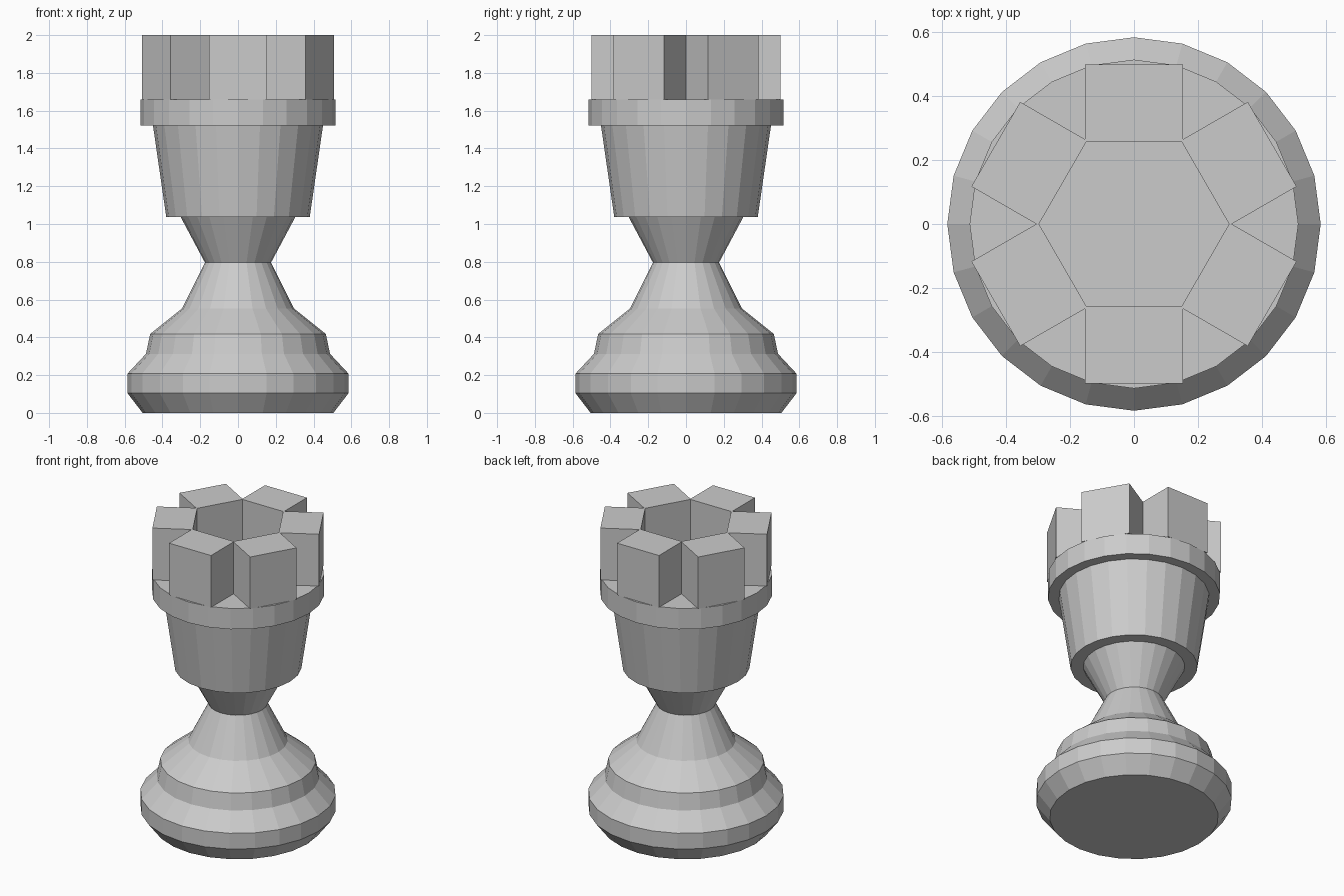
import bpy, bmesh, math
from mathutils import Matrix

if "Cube" in bpy.data.objects:
    bpy.data.objects.remove(bpy.data.objects["Cube"])

SIDES = 24


def finish(bm, name):
    bmesh.ops.recalc_face_normals(bm, faces=bm.faces[:])
    mesh = bpy.data.meshes.new(name)
    bm.to_mesh(mesh)
    bm.free()
    obj = bpy.data.objects.new(name, mesh)
    bpy.context.collection.objects.link(obj)
    return obj


def turned(name, profile):
    """Closed faceted solid from (radius, height) points."""
    bm = bmesh.new()
    rings = []
    for r, z in profile:
        rings.append([bm.verts.new((r * math.cos(math.tau * i / SIDES),
                                    r * math.sin(math.tau * i / SIDES), z))
                      for i in range(SIDES)])
    for low, high in zip(rings, rings[1:]):
        for i in range(SIDES):
            j = (i + 1) % SIDES
            bm.faces.new((low[i], low[j], high[j], high[i]))
    bm.faces.new(rings[0][::-1])
    bm.faces.new(rings[-1])
    return finish(bm, name)


# Turned body: base, waist, cup and rim
turned("body", [
    (0.505, 0.0), (0.585, 0.104), (0.585, 0.208),
    (0.487, 0.313), (0.465, 0.418), (0.297, 0.552),
    (0.175, 0.796), (0.304, 1.038), (0.38, 1.038),
    (0.45, 1.521), (0.515, 1.521), (0.515, 1.658),
])

# Six battlement blocks around a hexagonal well
INNER, OUTER, WIDTH = 0.258, 0.50, 0.306
BOTTOM, TOP = 1.658, 2.0
for k in range(6):
    bm = bmesh.new()
    place = (Matrix.Rotation(math.radians(30 + 60 * k), 4, 'Z')
             @ Matrix.Translation(((INNER + OUTER) / 2, 0, (BOTTOM + TOP) / 2))
             @ Matrix.Diagonal((OUTER - INNER, WIDTH, TOP - BOTTOM, 1)))
    bmesh.ops.create_cube(bm, size=1, matrix=place)
    finish(bm, f"battlement_{k + 1}")
